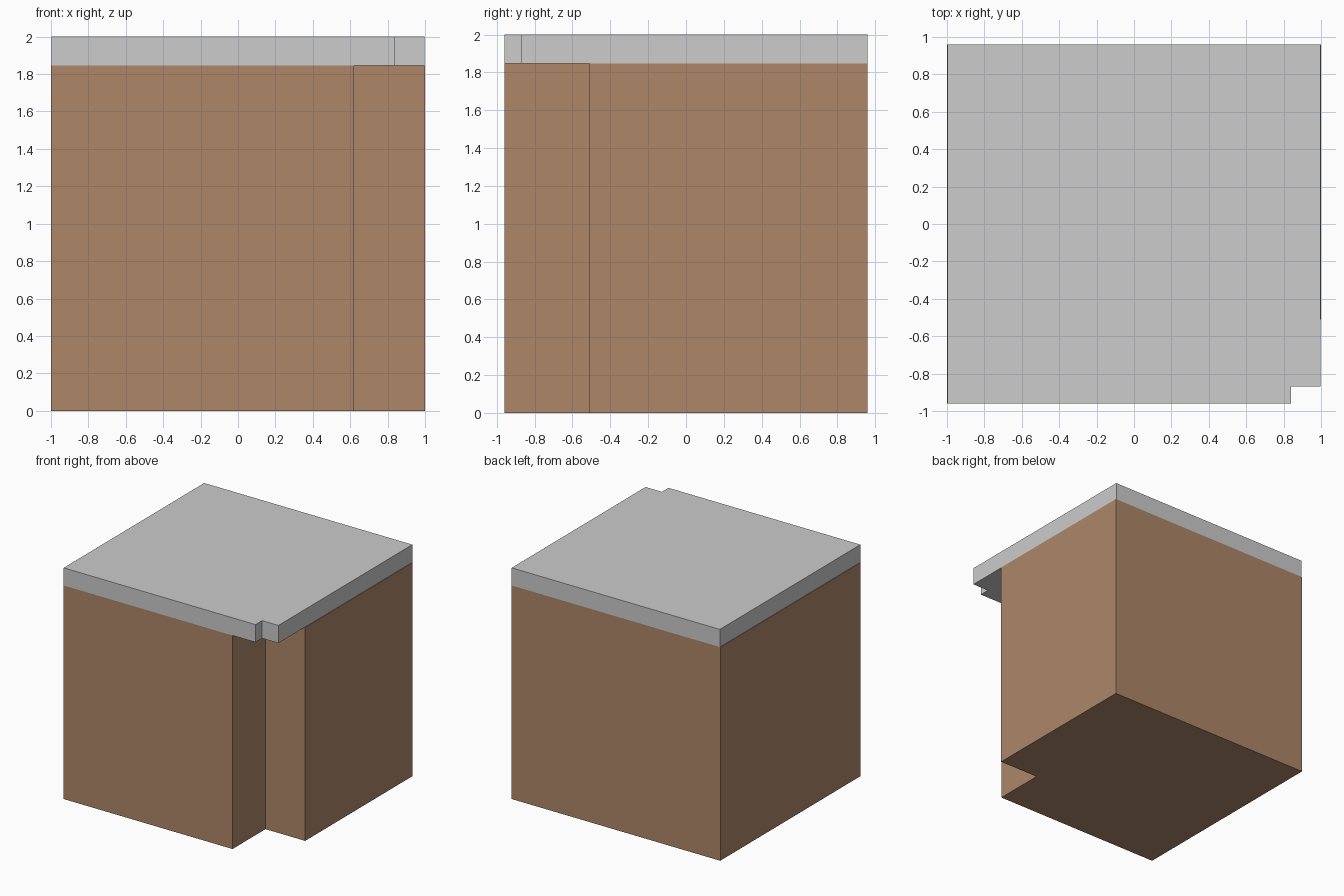
import bpy
import bmesh

if "Cube" in bpy.data.objects:
    bpy.data.objects.remove(bpy.data.objects["Cube"])


def material(name, rgb):
    m = bpy.data.materials.new(name)
    m.diffuse_color = (*rgb, 1.0)
    m.use_nodes = True
    m.node_tree.nodes["Principled BSDF"].inputs["Base Color"].default_value = m.diffuse_color
    return m


def notched_block(name, hx, hy, notch_x, notch_y, z0, z1, mat):
    """Rectangular plan with its front right corner cut out, extruded up."""
    plan = [(-hx, -hy), (notch_x, -hy), (notch_x, notch_y),
            (hx, notch_y), (hx, hy), (-hx, hy)]
    bm = bmesh.new()
    base = bm.faces.new([bm.verts.new((x, y, z0)) for x, y in plan])
    ext = bmesh.ops.extrude_face_region(bm, geom=[base], use_keep_orig=True)
    top = [g for g in ext["geom"] if isinstance(g, bmesh.types.BMVert)]
    bmesh.ops.translate(bm, verts=top, vec=(0, 0, z1 - z0))
    bmesh.ops.recalc_face_normals(bm, faces=bm.faces)
    mesh = bpy.data.meshes.new(name)
    bm.to_mesh(mesh)
    bm.free()
    mesh.materials.append(mat)
    obj = bpy.data.objects.new(name, mesh)
    bpy.context.collection.objects.link(obj)
    return obj


brown = material("brown wall", (0.418, 0.242, 0.141))
grey = material("grey roof", (0.604, 0.604, 0.604))

# Walls with the deep entrance corner
notched_block("building_walls", 1.0, 0.96, 0.62, -0.51, 0.0, 1.847, brown)
# Flat roof slab overhanging the entrance, with a small corner notch
notched_block("roof_slab", 0.996, 0.96, 0.84, -0.87, 1.847, 2.0, grey)
